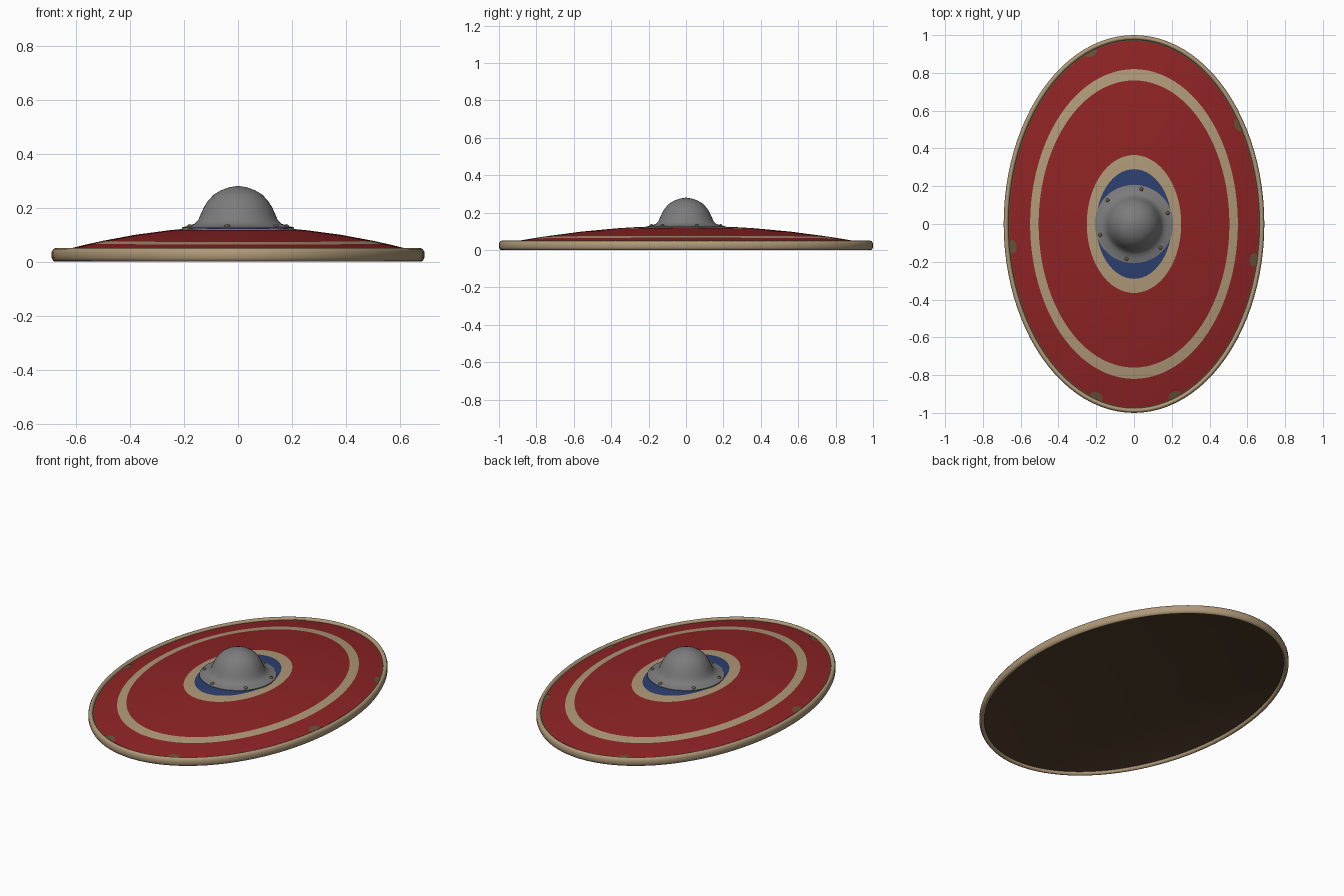
import bpy, bmesh
from math import sin, cos, pi, radians, hypot, atan2

cube = bpy.data.objects.get("Cube")
if cube:
    bpy.data.objects.remove(cube)

RX, RY, SEG = 0.69, 1.0, 96


def material(name, color):
    m = bpy.data.materials.new(name)
    m.use_nodes = True
    m.diffuse_color = (*color, 1)
    bsdf = m.node_tree.nodes["Principled BSDF"]
    bsdf.inputs["Base Color"].default_value = (*color, 1)
    bsdf.inputs["Roughness"].default_value = 0.8
    return m


red = material("red paint", (0.27, 0.017, 0.018))
tan = material("tan paint", (0.43, 0.32, 0.19))
blue = material("blue paint", (0.025, 0.05, 0.16))
hide = material("rim rawhide", (0.43, 0.32, 0.19))
worn = material("worn wood", (0.13, 0.085, 0.04))
wood = material("dark back wood", (0.08, 0.048, 0.024))
iron = material("grey iron", (0.2, 0.2, 0.2))
bronze = material("rivet bronze", (0.15, 0.105, 0.06))


def dome_z(x, y):
    return 0.13 - 0.1 * ((x / RX) ** 2 + (y / RY) ** 2)


def rim_point(angle, inset):
    """Point on the outline, moved inward along its normal."""
    nx, ny = cos(angle) / RX, sin(angle) / RY
    n = hypot(nx, ny)
    return RX * cos(angle) - inset * nx / n, RY * sin(angle) - inset * ny / n


def bridge(bm, a, b, slot=0):
    for i in range(len(a)):
        j = (i + 1) % len(a)
        bm.faces.new((a[i], a[j], b[j], b[i])).material_index = slot


def finish(bm, name, mats, angle=40):
    bmesh.ops.recalc_face_normals(bm, faces=bm.faces)
    mesh = bpy.data.meshes.new(name)
    bm.to_mesh(mesh)
    bm.free()
    for m in mats:
        mesh.materials.append(m)
    ob = bpy.data.objects.new(name, mesh)
    bpy.context.collection.objects.link(ob)
    bpy.ops.object.select_all(action="DESELECT")
    ob.select_set(True)
    bpy.context.view_layer.objects.active = ob
    bpy.ops.object.shade_smooth_by_angle(angle=radians(angle))
    return ob


def circle(bm, radius, z, seg=SEG):
    return [bm.verts.new((radius * cos(2 * pi * i / seg), radius * sin(2 * pi * i / seg), z))
            for i in range(seg)]


def lathe(name, profile, mat, seg=48, angle=40):
    """Spin a radius/height profile; the last point is the tip on the axis."""
    bm = bmesh.new()
    loops = [circle(bm, r, z, seg) for r, z in profile[:-1]]
    for a, b in zip(loops, loops[1:]):
        bridge(bm, a, b)
    tip = bm.verts.new((0, 0, profile[-1][1]))
    for i in range(seg):
        bm.faces.new((loops[-1][i], loops[-1][(i + 1) % seg], tip))
    bm.faces.new(loops[0])
    return finish(bm, name, [mat], angle)


# Shield board: painted bands on the bowed front, plain wood on the hollow back
angles = [2 * pi * i / SEG for i in range(SEG)]
bands = [(0.10, 0.14, 1), (0.20, 0.29, 1), (0.25, 0.365, 2), (0.38, 0.56, 0),
         (0.505, 0.76, 0), (0.55, 0.82, 2), (0.60, 0.89, 0)]
edges = [(0.03, 0), (0.02, 3)]


def board_layer(bm, drop, slot=None):
    centre = bm.verts.new((0, 0, dome_z(0, 0) - drop))
    outlines = [([(ax * cos(t), ay * sin(t)) for t in angles], s) for ax, ay, s in bands]
    outlines += [([rim_point(t, d) for t in angles], s) for d, s in edges]
    previous = None
    for points, s in outlines:
        s = s if slot is None else slot
        loop = [bm.verts.new((x, y, dome_z(x, y) - drop)) for x, y in points]
        if previous:
            bridge(bm, previous, loop, s)
        else:
            for i in range(SEG):
                f = bm.faces.new((centre, loop[i], loop[(i + 1) % SEG]))
                f.material_index = s
        previous = loop
    return previous


bm = bmesh.new()
front_edge = board_layer(bm, 0)
back_edge = board_layer(bm, 0.02, 4)
bridge(bm, front_edge, back_edge, 4)
finish(bm, "shield_board", [red, blue, tan, worn, wood])

# Rounded rawhide rim around the outline
section = [(0.006, 0.003), (0.0, 0.014), (0.0, 0.036), (0.006, 0.047), (0.013, 0.05),
           (0.02, 0.047), (0.025, 0.038), (0.025, 0.012), (0.02, 0.003), (0.013, 0)]
bm = bmesh.new()
loops = [[bm.verts.new((*rim_point(t, d), z)) for t in angles] for d, z in section]
for a, b in zip(loops, loops[1:] + loops[:1]):
    bridge(bm, a, b)
finish(bm, "rim_binding", [hide], 60)

# Worn patches lying on the paint beside the rim
for n, (px, py) in enumerate([(-0.23, 0.91), (0.555, 0.525), (-0.645, -0.12),
                              (0.635, -0.19), (-0.2, -0.915), (0.215, -0.91)]):
    bm = bmesh.new()
    turn = atan2(py / RY, px / RX)
    tx, ty = -RX * sin(turn), RY * cos(turn)
    length = hypot(tx, ty)
    tx, ty = tx / length, ty / length
    ring = []
    for i in range(12):
        u, v = 0.036 * cos(pi * i / 6), 0.024 * sin(pi * i / 6)
        x, y = px + u * tx + v * ty, py + u * ty - v * tx
        ring.append(bm.verts.new((x, y, dome_z(x, y) + 0.003)))
    bm.faces.new(ring)
    ob = finish(bm, f"worn_patch_{n + 1}", [worn])
    if ob.data.polygons[0].normal.z < 0:
        ob.data.flip_normals()

# Domed iron boss with a flat flange
lathe("boss", [(0.208, 0.118), (0.208, 0.127), (0.18, 0.133), (0.16, 0.141), (0.147, 0.155),
               (0.137, 0.178), (0.126, 0.202), (0.111, 0.226), (0.09, 0.248),
               (0.064, 0.264), (0.034, 0.275), (0, 0.281)], iron)

# Six rivets on the flange
for n in range(6):
    a = radians(18 + 60 * n)
    rivet = lathe(f"boss_rivet_{n + 1}", [(0.01, -0.006), (0.01, 0.002), (0.007, 0.006),
                                         (0, 0.008)], bronze, 12, 60)
    rivet.location = (0.188 * cos(a), 0.188 * sin(a), 0.131)
